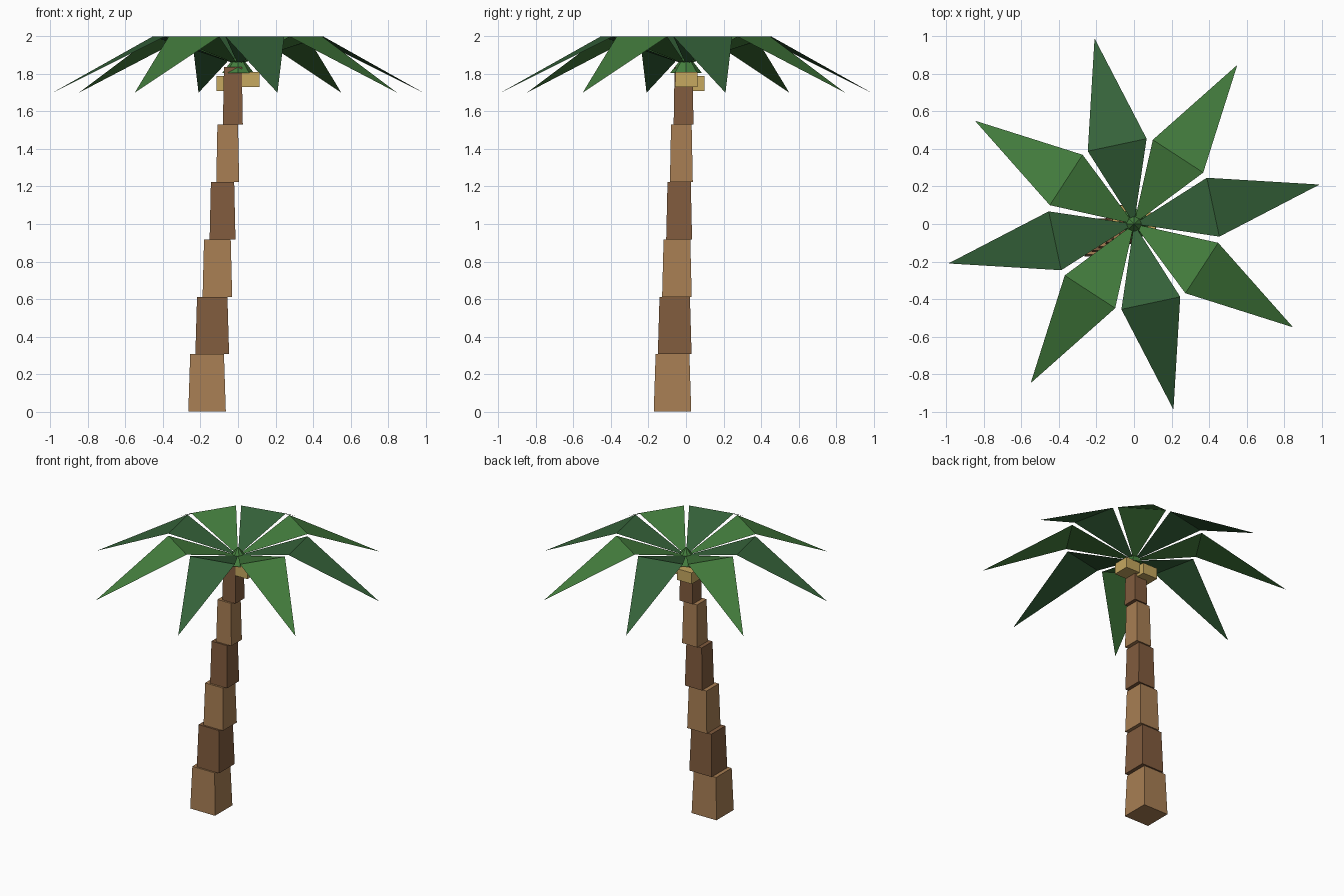
import bpy, math
from mathutils import Vector

if "Cube" in bpy.data.objects:
    bpy.data.objects.remove(bpy.data.objects["Cube"])


def material(name, rgb):
    m = bpy.data.materials.new(name)
    m.diffuse_color = (*[(c / 255) ** 2.2 for c in rgb], 1)
    m.use_nodes = True
    m.node_tree.nodes["Principled BSDF"].inputs["Base Color"].default_value = m.diffuse_color
    return m


BARK_LIGHT = material("bark_light", (166, 125, 84))
BARK_DARK = material("bark_dark", (128, 92, 64))
LEAF_LIGHT = material("leaf_light", (70, 125, 64))
LEAF_DARK = material("leaf_dark", (56, 98, 60))
NUT = material("nut", (195, 165, 95))


def mesh_object(name, verts, faces, mat):
    me = bpy.data.meshes.new(name)
    me.from_pydata(verts, [], faces)
    me.materials.append(mat)
    ob = bpy.data.objects.new(name, me)
    bpy.context.collection.objects.link(ob)
    return ob


def block(name, x, y, z0, z1, bottom, top, mat):
    """Square tapered block; bottom and top are half widths."""
    corners = [(-1, -1), (1, -1), (1, 1), (-1, 1)]
    verts = [(x + cx * h, y + cy * h, z)
             for z, h in ((z0, bottom), (z1, top)) for cx, cy in corners]
    sides = [(i, (i + 1) % 4, (i + 1) % 4 + 4, i + 4) for i in range(4)]
    return mesh_object(name, verts, [(3, 2, 1, 0), (4, 5, 6, 7)] + sides, mat)


# Leaning trunk of stacked tapered blocks
STEP = 0.306
for i in range(6):
    half = (0.1, 0.09, 0.079, 0.069, 0.061, 0.053)[i]
    block(f"trunk_segment_{i + 1}", -0.165 + 0.0275 * i, -0.072 + 0.0118 * i,
          STEP * i, STEP * (i + 1), half, half * 0.9,
          BARK_DARK if i % 2 else BARK_LIGHT)

# Two nuts tucked under the crown
block("nut_right", 0.056, 0.002, 1.73, 1.81, 0.06, 0.058, NUT)
block("nut_left", -0.056, 0.04, 1.71, 1.79, 0.06, 0.058, NUT)

# Crown bud
bpy.ops.mesh.primitive_cone_add(vertices=8, radius1=0.085, depth=0.11,
                                location=(0, 0, 1.86))
bud = bpy.context.object
bud.name = "crown_bud"
bud.data.materials.append(LEAF_LIGHT)


# Eight folded fronds: rising inner panel, drooping pointed outer panel
def polar(r, deg, z):
    a = math.radians(deg)
    return Vector((r * math.cos(a), r * math.sin(a), z))


for k in range(8):
    a = 12 + 45 * k
    verts = [polar(0, a, 1.85), polar(0.46, a - 20.4, 2.0),
             polar(0.46, a + 20.4, 2.0), polar(1.012, a, 1.7)]
    mesh_object(f"frond_{k + 1}", verts, [(0, 1, 2), (1, 3, 2)],
                LEAF_LIGHT if k % 2 else LEAF_DARK)
